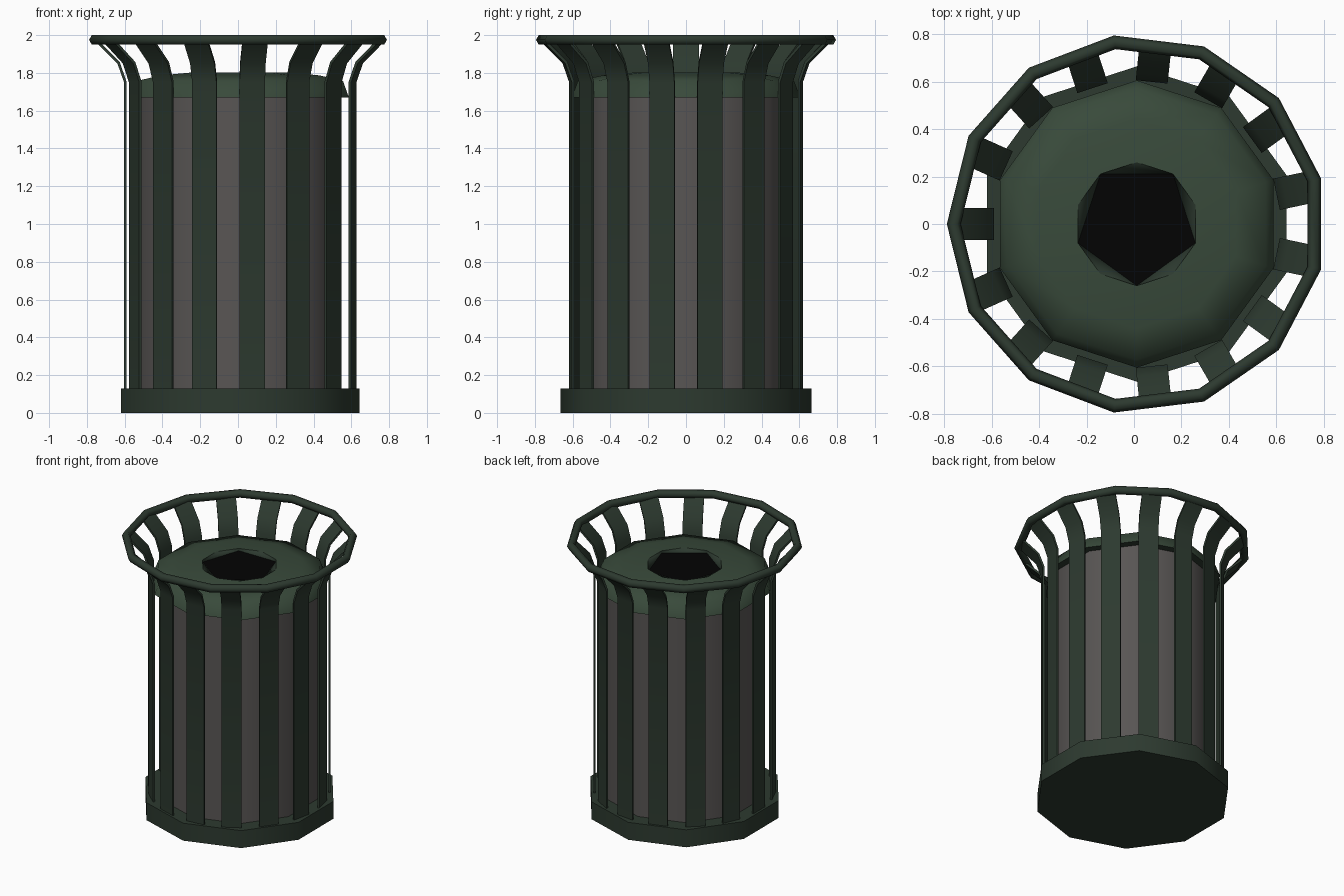
import bpy, bmesh, math
from mathutils import Vector

if "Cube" in bpy.data.objects:
    bpy.data.objects.remove(bpy.data.objects["Cube"])

CX = 0.0115          # axis of the bin
N_SLATS = 15
N_RING = 13
N_SIDES = 10
UP = math.pi / 2


def material(name, rgb):
    m = bpy.data.materials.new(name)
    m.diffuse_color = (*rgb, 1)
    m.use_nodes = True
    m.node_tree.nodes["Principled BSDF"].inputs["Base Color"].default_value = m.diffuse_color
    return m


GREEN = material("dark_green", (0.026, 0.042, 0.029))
LID = material("lid_green", (0.040, 0.068, 0.043))
GREY = material("liner_grey", (0.098, 0.091, 0.088))
BLACK = material("opening_black", (0.001, 0.001, 0.001))


def finish(name, bm, mats, smooth=None):
    me = bpy.data.meshes.new(name)
    bm.to_mesh(me)
    bm.free()
    ob = bpy.data.objects.new(name, me)
    bpy.context.collection.objects.link(ob)
    ob.location.x = CX
    for m in mats:
        me.materials.append(m)
    if smooth:
        bpy.ops.object.select_all(action='DESELECT')
        ob.select_set(True)
        bpy.context.view_layer.objects.active = ob
        bpy.ops.object.shade_smooth_by_angle(angle=math.radians(smooth))
    return ob


def polar(r, a, z):
    return Vector((r * math.cos(a), r * math.sin(a), z))


def lathe(bm, profile, n, start, closed=False):
    """Spin (radius, z) points into n flat sides and return the rings."""
    rings = [[bm.verts.new(polar(r, start + 2 * math.pi * i / n, z)) for i in range(n)]
             for r, z in profile]
    pairs = list(zip(rings, rings[1:]))
    if closed:
        pairs.append((rings[-1], rings[0]))
    for a, b in pairs:
        for i in range(n):
            j = (i + 1) % n
            bm.faces.new((a[i], a[j], b[j], b[i]))
    return rings


# base plinth
bm = bmesh.new()
rings = lathe(bm, [(0.664, 0), (0.664, 0.13)], N_SIDES, UP)
bm.faces.new(rings[0][::-1])
bm.faces.new(rings[1])
finish("base", bm, [GREEN], 50)

# inner liner drum
bm = bmesh.new()
lathe(bm, [(0.55, 0.12), (0.55, 1.68)], N_SIDES, UP)
finish("liner", bm, [GREY], 50)

# domed lid with a flat underside and a shallow dark lip around the opening
bm = bmesh.new()
rings = lathe(bm, [(0.605, 1.67), (0.572, 1.758), (0.44, 1.787), (0.26, 1.803)], N_SIDES, UP)
under = bm.faces.new(rings[0][::-1])
under.material_index = 1
rim = rings[-1]
low = [bm.verts.new(rim[i].co - Vector((0, 0, 0.018))) for i in range(1, N_SIDES, 2)]
for k in range(5):
    a, b, c = (rim[(2 * k + i) % N_SIDES] for i in (1, 2, 3))
    p, q = low[k], low[(k + 1) % 5]
    for tri in ((a, b, p), (b, q, p), (b, c, q)):
        bm.faces.new(tri).material_index = 1
lid = finish("lid", bm, [LID, GREEN], 85)

# black floor of the opening
bm = bmesh.new()
bm.faces.new([bm.verts.new(polar(0.26, UP + math.radians(36 + 72 * k), 1.786)) for k in range(5)])
finish("opening", bm, [BLACK])

# top ring: six-sided tube bent round thirteen corners
bm = bmesh.new()
tube = [(0.771 + 0.029 * math.cos(k * math.pi / 3), 1.975 + 0.029 * math.sin(k * math.pi / 3))
        for k in range(6)]
lathe(bm, tube, N_RING, math.pi, closed=True)
finish("top_ring", bm, [GREEN], 65)

# flared slats
outer = [(0.615, 0.10), (0.615, 1.75), (0.65, 1.85), (0.768, 1.968)]
inner = [(0.602, 0.10), (0.602, 1.755), (0.638, 1.858), (0.758, 1.978)]
for s in range(N_SLATS):
    ang = math.pi + 2 * math.pi * s / N_SLATS
    side = polar(0.0675, ang + UP, 0)
    bm = bmesh.new()
    loops = []
    for (ro, zo), (ri, zi) in zip(outer, inner):
        o, i = polar(ro, ang, zo), polar(ri, ang, zi)
        loops.append([bm.verts.new(p) for p in (o - side, o + side, i + side, i - side)])
    for a, b in zip(loops, loops[1:]):
        for k in range(4):
            j = (k + 1) % 4
            bm.faces.new((a[k], a[j], b[j], b[k]))
    bm.faces.new(loops[0][::-1])
    bm.faces.new(loops[-1])
    finish(f"slat_{s + 1:02d}", bm, [GREEN], 45)
